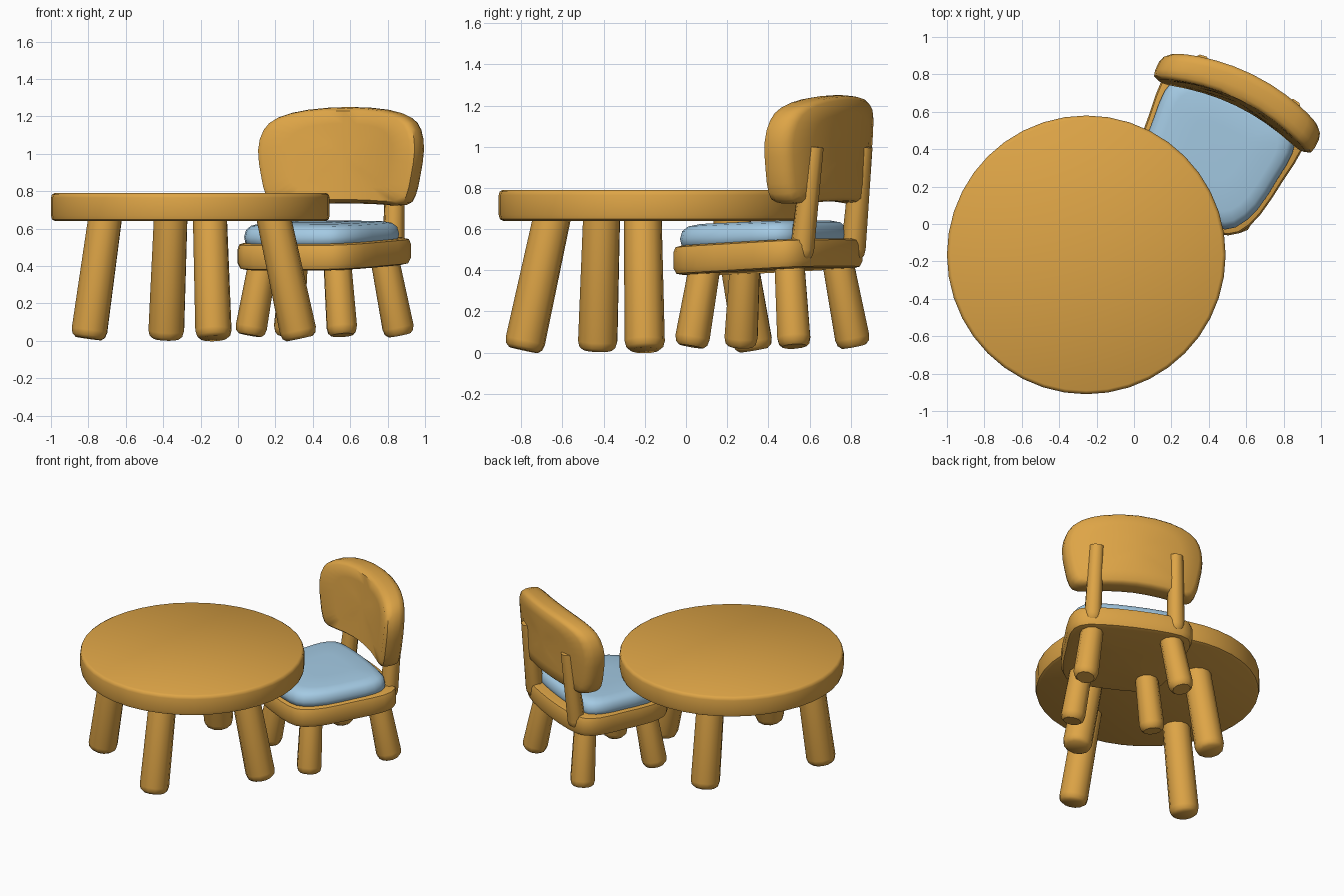
import bpy, bmesh, math
from mathutils import Vector, Matrix

cube = bpy.data.objects.get("Cube")
if cube:
    bpy.data.objects.remove(cube, do_unlink=True)


def make_material(name, color):
    mat = bpy.data.materials.new(name)
    mat.use_nodes = True
    mat.diffuse_color = color
    mat.node_tree.nodes["Principled BSDF"].inputs["Base Color"].default_value = color
    return mat


WOOD = make_material("warm wood", (0.73, 0.375, 0.062, 1))
FABRIC = make_material("light blue fabric", (0.37, 0.59, 0.77, 1))

# Chair frame: local +y points to the backrest
CHAIR = Matrix.Translation((0.44, 0.41, 0)) @ Matrix.Rotation(math.radians(-26), 4, 'Z')


def finish(name, bm, mat, matrix=Matrix(), angle=45):
    bmesh.ops.recalc_face_normals(bm, faces=bm.faces[:])
    bm.transform(matrix)
    mesh = bpy.data.meshes.new(name)
    bm.to_mesh(mesh)
    bm.free()
    mesh.materials.append(mat)
    obj = bpy.data.objects.new(name, mesh)
    bpy.context.collection.objects.link(obj)
    bpy.ops.object.select_all(action='DESELECT')
    obj.select_set(True)
    bpy.context.view_layer.objects.active = obj
    bpy.ops.object.shade_smooth_by_angle(angle=math.radians(angle))


def mirrored(half):
    """Close a half outline, running bottom to top, into a smooth loop."""
    pts = [Vector(p) for p in half]
    pts += [Vector((-p.x, p.y)) for p in reversed(pts[1:-1])]
    loop = []
    n = len(pts)
    for i in range(n):
        a, b, c, d = (pts[(i + k) % n] for k in (-1, 0, 1, 2))
        loop += [b, (b + c) * 0.5625 - (a + d) * 0.0625]
    return loop


def pad(outline, center, levels):
    """Stack scaled copies of an outline and cap both ends with a fan."""
    bm = bmesh.new()
    mid = Vector(center)
    rings = []
    for scale, height in levels:
        pts = [mid + (p - mid) * scale for p in outline]
        rings.append([bm.verts.new((p.x, p.y, height)) for p in pts])
    n = len(outline)
    for low, high in zip(rings, rings[1:]):
        for i in range(n):
            j = (i + 1) % n
            bm.faces.new((low[i], low[j], high[j], high[i]))
    for ring, level in ((rings[0], levels[0]), (rings[-1], levels[-1])):
        hub = bm.verts.new((mid.x, mid.y, level[1]))
        for i in range(n):
            bm.faces.new((ring[i], ring[(i + 1) % n], hub))
    return bm


def peg(name, foot, top, r_foot, r_top, matrix=Matrix(), sides=12):
    """Leaning round leg with a chamfered foot."""
    foot, top = Vector(foot), Vector(top)
    axis = top - foot
    ring = [Vector((math.cos(a), math.sin(a)))
            for a in (math.tau * i / sides for i in range(sides))]
    length = axis.length
    bm = pad(ring, (0, 0), [(r_foot * 0.72, 0), (r_foot * 0.92, 0.016),
                            (r_foot, 0.045), (r_top, length)])
    turn = axis.to_track_quat('Z', 'Y').to_matrix().to_4x4()
    finish(name, bm, WOOD, matrix @ Matrix.Translation(foot) @ turn)


# Table top
circle = [Vector((math.cos(a), math.sin(a))) * 0.745
          for a in (math.tau * i / 40 for i in range(40))]
finish("table_top",
       pad(circle, (0, 0), [(0.97, 0.64), (0.992, 0.648), (1, 0.67),
                            (1, 0.765), (0.993, 0.782), (0.975, 0.79)]),
       WOOD, Matrix.Translation((-0.255, -0.165, 0)))

# Table legs
table_legs = {
    "left": ((-0.80, -0.43), (-0.71, -0.41)),
    "front": ((-0.13, -0.79), (-0.15, -0.65)),
    "right": ((0.33, -0.20), (0.19, -0.21)),
    "back": ((-0.385, 0.33), (-0.36, 0.22)),
}
for side, (foot, top) in table_legs.items():
    peg("table_leg_" + side, (*foot, 0.012), (*top, 0.66), 0.098, 0.092)

# Chair seat, rising slightly to the back
seat_outline = mirrored([(0, -0.425), (0.2, -0.415), (0.31, -0.36), (0.37, -0.22),
                         (0.40, 0), (0.42, 0.2), (0.38, 0.31), (0.25, 0.355), (0, 0.37)])
bm = pad(seat_outline, (0, 0), [(0.9, 0.395), (0.97, 0.402), (1, 0.43),
                                (1, 0.505), (0.98, 0.53), (0.92, 0.537)])
for v in bm.verts:
    v.co.z += 0.05 * v.co.y
finish("chair_seat", bm, WOOD, CHAIR)

# Cushion
cushion_outline = mirrored([(0, -0.40), (0.18, -0.39), (0.28, -0.34), (0.345, -0.2),
                            (0.37, 0), (0.38, 0.15), (0.34, 0.25), (0.22, 0.285), (0, 0.295)])
bm = pad(cushion_outline, (0, 0), [(0.9, 0.51), (0.98, 0.53), (1, 0.565), (0.975, 0.602),
                                   (0.91, 0.624), (0.78, 0.634), (0.4, 0.637)])
for v in bm.verts:
    v.co.z += 0.035 * v.co.y
finish("seat_cushion", bm, FABRIC, CHAIR, 60)

# Backrest: upright pad, bowed forward at its ends and leaning back
back_outline = mirrored([(0, 0.735), (0.2, 0.73), (0.37, 0.725), (0.425, 0.77), (0.455, 0.88),
                         (0.475, 1.02), (0.45, 1.13), (0.38, 1.195), (0.23, 1.235), (0, 1.25)])
bm = pad(back_outline, (0, 1.0), [(0.3, 0.265), (0.65, 0.265), (0.92, 0.265), (0.98, 0.285),
                                  (1, 0.32), (1, 0.37), (0.98, 0.4), (0.92, 0.417),
                                  (0.65, 0.42), (0.3, 0.42)])
for v in bm.verts:
    x, z, depth = v.co
    v.co = (x, depth - 0.42 * x * x + 0.08 * (z - 1), z)
finish("chair_backrest", bm, WOOD, CHAIR, 50)

# Chair posts and legs, mirrored across the chair
for side, s in (("left", 1), ("right", -1)):
    peg("back_post_" + side, (s * 0.285, 0.305, 0.46), (s * 0.27, 0.365, 1.0),
        0.06, 0.05, CHAIR, 8)
    peg("chair_back_leg_" + side, (s * 0.33, 0.29, 0.03), (s * 0.27, 0.235, 0.43),
        0.084, 0.076, CHAIR, 10)
    peg("chair_front_leg_" + side, (s * 0.275, -0.295, 0.03), (s * 0.22, -0.245, 0.43),
        0.084, 0.076, CHAIR, 10)
